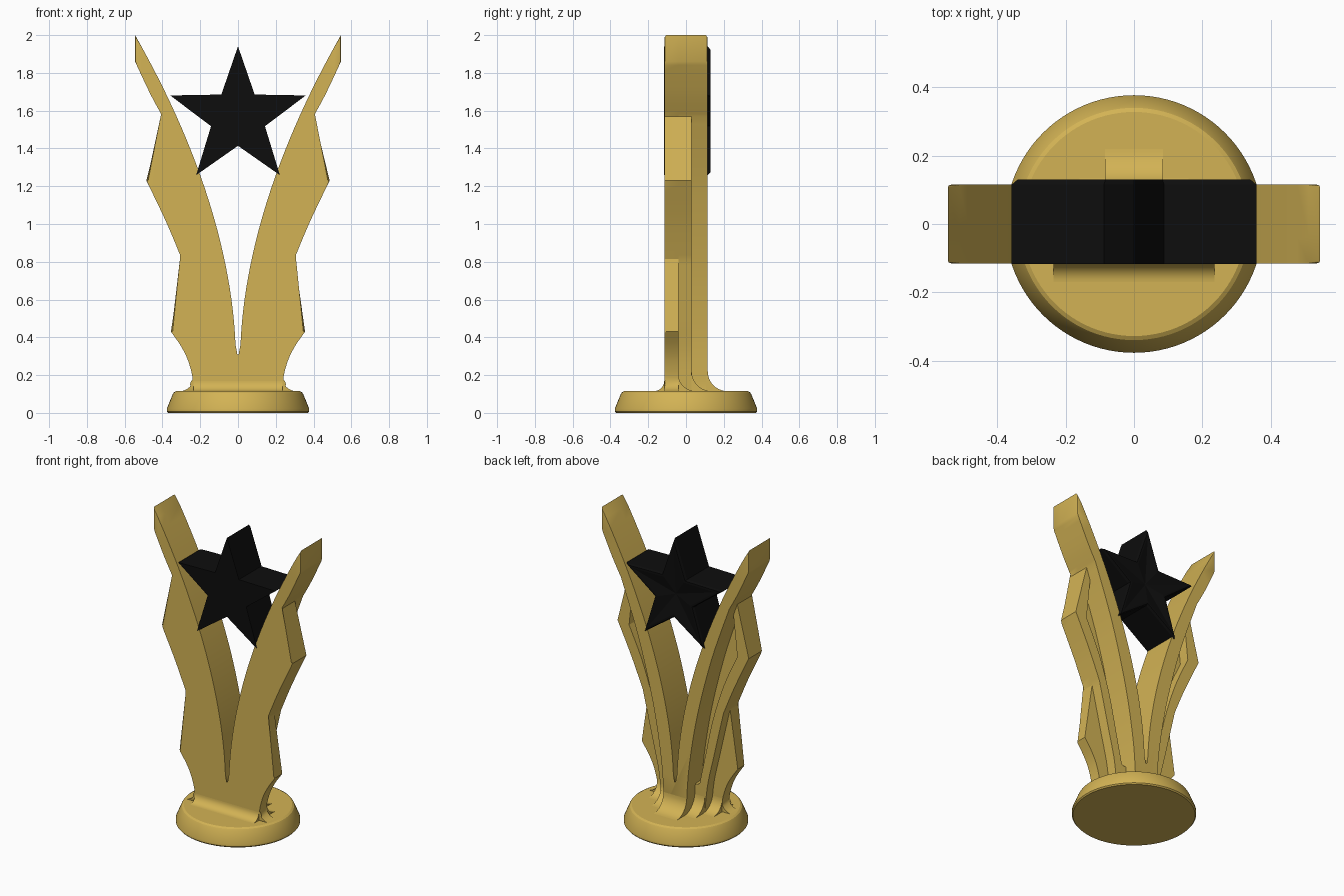
import bpy, bmesh
from math import sin, cos, pi

if "Cube" in bpy.data.objects:
    bpy.data.objects.remove(bpy.data.objects["Cube"])


def material(name, color):
    m = bpy.data.materials.new(name)
    m.diffuse_color = color
    m.use_nodes = True
    m.node_tree.nodes["Principled BSDF"].inputs["Base Color"].default_value = m.diffuse_color
    return m


GOLD = material("gold", (0.65, 0.45, 0.09, 1))
BLACK = material("black", (0.004, 0.004, 0.004, 1))


def finish(name, bm, mat, smooth=True):
    bmesh.ops.recalc_face_normals(bm, faces=bm.faces)
    me = bpy.data.meshes.new(name)
    bm.to_mesh(me)
    bm.free()
    me.materials.append(mat)
    ob = bpy.data.objects.new(name, me)
    bpy.context.collection.objects.link(ob)
    if smooth:
        bpy.ops.object.select_all(action='DESELECT')
        bpy.context.view_layer.objects.active = ob
        ob.select_set(True)
        bpy.ops.object.shade_smooth_by_angle(angle=0.5)
    return ob


def spline(pts, n=6):
    """Smooth curve through the points."""
    p = [pts[0]] + pts + [pts[-1]]
    out = []
    for i in range(1, len(p) - 2):
        a, b, c, d = p[i - 1:i + 3]
        for k in range(n):
            t = k / n
            out.append(tuple(0.5 * (2 * b[j] + (c[j] - a[j]) * t
                       + (2 * a[j] - 5 * b[j] + 4 * c[j] - d[j]) * t * t
                       + (3 * b[j] - a[j] - 3 * c[j] + d[j]) * t ** 3) for j in (0, 1)))
    return out + [pts[-1]]


def slab(name, outline, y0, y1, bevel_y=None):
    """Extrude an x,z outline along y, rounding the rim at bevel_y."""
    bm = bmesh.new()
    a = [bm.verts.new((x, y0, z)) for x, z in outline]
    b = [bm.verts.new((x, y1, z)) for x, z in outline]
    bm.faces.new(a)
    bm.faces.new(b[::-1])
    for i in range(len(a)):
        j = (i + 1) % len(a)
        bm.faces.new((a[i], b[i], b[j], a[j]))
    if bevel_y is not None:
        rim = [e for e in bm.edges if all(abs(v.co.y - bevel_y) < 1e-5 for v in e.verts)]
        bmesh.ops.bevel(bm, geom=rim, offset=0.009, segments=2, profile=0.5, affect='EDGES')
    return finish(name, bm, GOLD)


def mirrored(right):
    return right + [(-x, z) for x, z in reversed(right)]


# Shared edge curves of the right wing, running upward
inner = [(0.012 + 0.533 * (i / 28) ** 1.82, 0.3 + 1.7 * i / 28) for i in range(29)]
tip = spline([(0.4, 1.57), (0.465, 1.69), (0.545, 1.86)])
tall_outer = spline([(0.085, 0.11), (0.085, 0.2), (0.105, 0.45), (0.165, 0.8),
                     (0.27, 1.2), (0.4, 1.57)])
middle_upper = spline([(0.298, 0.815), (0.38, 1.01), (0.485, 1.23)])
middle_lower = spline([(0.16, 0.11), (0.18, 0.3), (0.225, 0.5), (0.298, 0.815)])
flare = spline([(0.31, 0.11), (0.262, 0.132), (0.24, 0.175), (0.262, 0.27),
                (0.3, 0.35), (0.355, 0.43)])

# Front sheet with the full silhouette
slab("front_sheet", mirrored(flare + middle_upper + tip + inner[::-1]),
     -0.115, -0.04, -0.115)

# Tall inner feathers, joined at the foot
slab("tall_feathers", mirrored(tall_outer[:-1] + tip + inner[::-1]),
     -0.04, 0.115, 0.115)

# Middle feathers, parted from the tall ones by a narrow groove
groove = spline([(0.4, 1.22), (0.3, 1.0), (0.22, 0.75), (0.165, 0.5), (0.122, 0.3)])
feather = (middle_lower[:-1] + middle_upper + [(0.4, 1.57), (0.372, 1.49)]
           + groove + [(0.108, 0.29), (0.08, 0.29), (0.08, 0.11)])
for side, s in (("right", 1), ("left", -1)):
    slab("middle_feather_" + side, [(s * x, z) for x, z in feather], -0.04, 0.03)


# Curved feet blending each layer into the base
def foot(name, half, y0, r, d):
    prof = [(y0 - d * 0.01, 0.11), (y0 - d * 0.01, 0.115 + r)]
    for i in range(11):
        a = i / 10 * pi / 2
        prof.append((y0 + d * r * (1 - cos(a)), 0.115 + r * (1 - sin(a))))
    prof.append((y0 + d * r, 0.11))
    bm = bmesh.new()
    f = bm.faces.new([bm.verts.new((-half, y, z)) for y, z in prof])
    ext = bmesh.ops.extrude_face_region(bm, geom=[f])
    for v in ext["geom"]:
        if isinstance(v, bmesh.types.BMVert):
            v.co.x = half
    finish(name, bm, GOLD)


foot("tall_foot", 0.085, 0.115, 0.105, 1)
foot("middle_foot", 0.16, 0.03, 0.105, 1)
foot("outer_foot", 0.24, -0.04, 0.09, 1)
foot("front_foot", 0.235, -0.115, 0.055, -1)

# Round base with a sloped side
bm = bmesh.new()
rings = []
N = 96
for r, z in [(0.37, 0), (0.377, 0.008), (0.377, 0.022), (0.346, 0.098), (0.34, 0.108), (0.328, 0.115)]:
    rings.append([bm.verts.new((r * cos(2 * pi * i / N), r * sin(2 * pi * i / N), z)) for i in range(N)])
for lo, hi in zip(rings, rings[1:]):
    for i in range(N):
        j = (i + 1) % N
        bm.faces.new((lo[i], lo[j], hi[j], hi[i]))
bm.faces.new(rings[0])
bm.faces.new(rings[-1])
finish("base", bm, GOLD)

# Star: flat front, chamfered rim and shallow faceted back
bm = bmesh.new()


def star_ring(scale, y):
    return [bm.verts.new((scale * (0.15 if i % 2 else 0.377) * sin(pi * i / 5), y,
                          1.564 + scale * (0.15 if i % 2 else 0.377) * cos(pi * i / 5)))
            for i in range(10)]


rings = [star_ring(1, -0.117), star_ring(1, 0.115), star_ring(0.95, 0.13), star_ring(0.85, 0.13)]
center = bm.verts.new((0, 0.105, 1.564))
bm.faces.new(rings[0])
for lo, hi in zip(rings, rings[1:]):
    for i in range(10):
        j = (i + 1) % 10
        bm.faces.new((lo[i], lo[j], hi[j], hi[i]))
for i in range(10):
    bm.faces.new((rings[-1][i], rings[-1][(i + 1) % 10], center))
finish("star", bm, BLACK, False)
